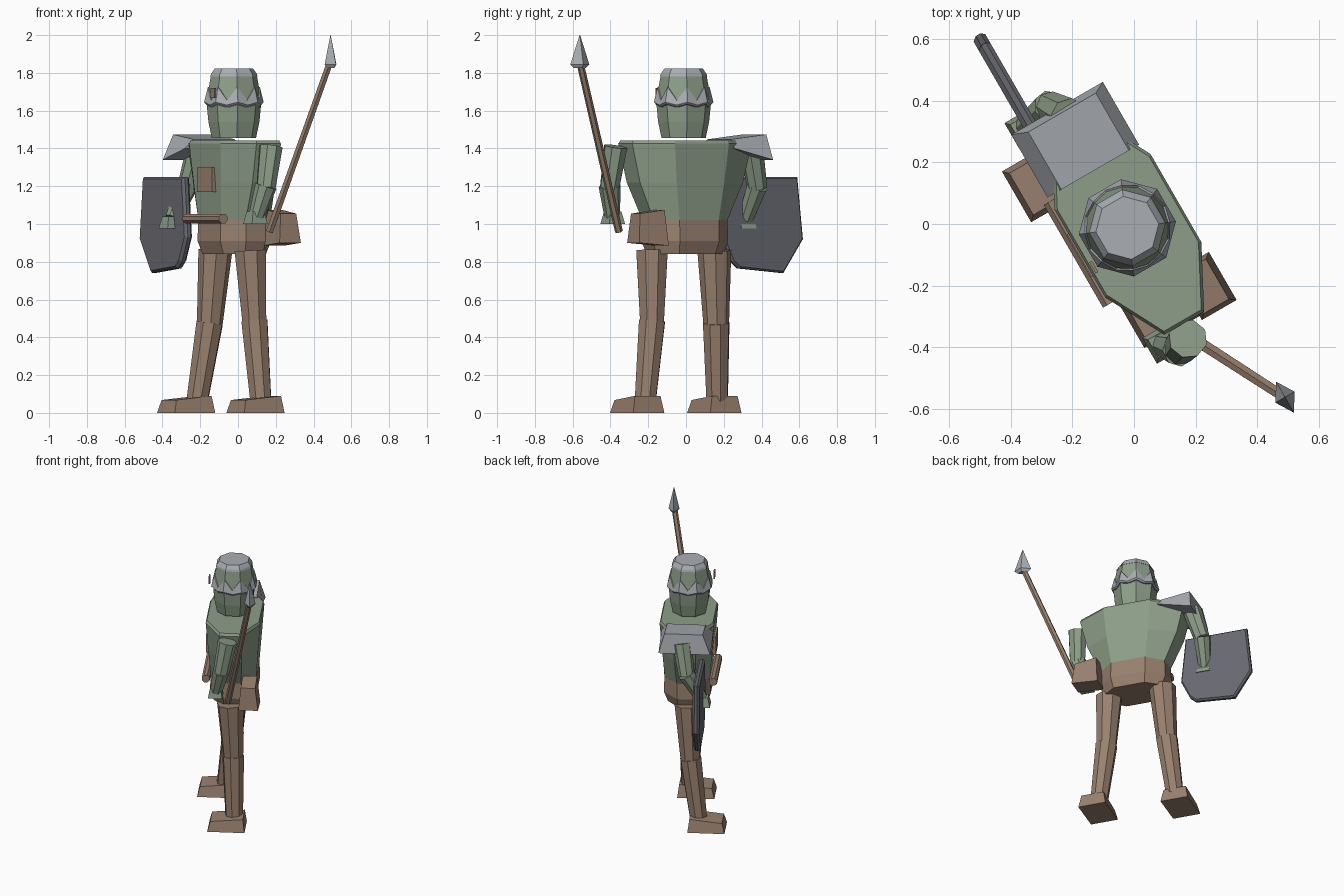
import bpy, bmesh, math
from mathutils import Vector

if "Cube" in bpy.data.objects:
    bpy.data.objects.remove(bpy.data.objects["Cube"])

# Colours
def colour(name, r, g, b):
    m = bpy.data.materials.new(name)
    m.diffuse_color = (r, g, b, 1)
    m.use_nodes = True
    m.node_tree.nodes["Principled BSDF"].inputs["Base Color"].default_value = m.diffuse_color
    return m

GREEN = colour("sage green", 0.27, 0.34, 0.25)
BROWN = colour("leather brown", 0.32, 0.22, 0.16)
SILVER = colour("pale steel", 0.40, 0.42, 0.45)
DARK = colour("dark iron", 0.14, 0.143, 0.165)

# The figure is turned: s = sideways, f = forwards
C, S = math.sin(math.radians(60)), 0.5
def W(s, f, z):
    return Vector((S * s - C * f, -C * s - S * f, z))

# Solid through a series of matching rings, capped at both ends
def loft(name, rings, mat):
    bm = bmesh.new()
    loops = [[bm.verts.new(p) for p in ring] for ring in rings]
    n = len(loops[0])
    for a, b in zip(loops, loops[1:]):
        for i in range(n):
            j = (i + 1) % n
            bm.faces.new((a[i], a[j], b[j], b[i]))
    bm.faces.new(loops[0])
    bm.faces.new(loops[-1])
    bmesh.ops.recalc_face_normals(bm, faces=bm.faces)
    me = bpy.data.meshes.new(name)
    bm.to_mesh(me)
    bm.free()
    me.materials.append(mat)
    ob = bpy.data.objects.new(name, me)
    bpy.context.collection.objects.link(ob)
    return ob

# Stretched octagon around the body centre: side ends, then front/back corners
def oct_ring(se, fe, sm, fm, z, s0=-0.005, f0=0.02):
    pts = [(se, -fe), (se, fe), (sm, fm), (-sm, fm),
           (-se, fe), (-se, -fe), (-sm, -fm), (sm, -fm)]
    return [W(s0 + s, f0 + f, z) for s, f in pts]

def rect_ring(s0, s1, f0, f1, z0, z1=None):
    z1 = z0 if z1 is None else z1      # z0 at side s0, z1 at side s1
    return [W(s0, f0, z0), W(s0, f1, z0), W(s1, f1, z1), W(s1, f0, z1)]

def tube(name, a, b, ra, rb, mat, n=8):
    a, b = Vector(a), Vector(b)
    q = (b - a).to_track_quat('Z', 'Y')
    def ring(c, r):
        return [c + q @ Vector((r * math.cos(t), r * math.sin(t), 0))
                for t in (math.tau * (i + 0.5) / n for i in range(n))]
    return loft(name, [ring(a, ra), ring(b, rb)], mat)

# Torso and hips
loft("torso", [oct_ring(0.225, 0.06, 0.12, 0.15, 1.02),
               oct_ring(0.315, 0.07, 0.145, 0.165, 1.22),
               oct_ring(0.365, 0.075, 0.165, 0.18, 1.425),
               oct_ring(0.355, 0.07, 0.16, 0.172, 1.442)], GREEN)
loft("hips", [oct_ring(0.205, 0.055, 0.11, 0.13, 0.84),
              oct_ring(0.23, 0.06, 0.12, 0.155, 0.91),
              oct_ring(0.225, 0.06, 0.12, 0.152, 1.022)], BROWN)

# Head and helmet
def head_ring(r, z):
    k = r * math.cos(math.pi / 8)
    t = r * math.sin(math.pi / 8)
    return oct_ring(k, t, t, k, z, 0, 0.025)

loft("head", [head_ring(0.118, 1.455), head_ring(0.136, 1.54),
              head_ring(0.146, 1.64)], GREEN)
loft("helmet_shell", [head_ring(0.150, 1.635), head_ring(0.122, 1.79)], GREEN)
loft("helmet_cap", [head_ring(0.126, 1.782), head_ring(0.122, 1.795),
                    head_ring(0.103, 1.822)], SILVER)

# Helmet rim with a spike rising along each corner
def zigzag(r_corner, z_corner, r_mid, z_mid):
    out = []
    corner, mid = head_ring(r_corner, z_corner), head_ring(r_mid, z_mid)
    for i in range(8):
        out += [corner[i], (mid[i] + mid[(i + 1) % 8]) / 2]
    return out

loft("helmet_rim", [zigzag(0.150, 1.635, 0.150, 1.62),
                    zigzag(0.159, 1.645, 0.159, 1.63),
                    zigzag(0.139, 1.725, 0.153, 1.655),
                    zigzag(0.130, 1.725, 0.145, 1.655)], SILVER)

# Legs: hip, knee, ankle; then foot centre (s, f)
legs = {"left": ((0.065, -0.18, 0.86), (0.087, -0.18, 0.475), (0.12, -0.215, 0.07), (0.27, 0.049)),
        "right": ((-0.12, 0.15, 0.86), (-0.15, 0.16, 0.465), (-0.215, 0.165, 0.07), (-0.267, 0.163))}
for side, (hip, knee, ankle, (fs, ff)) in legs.items():
    tube(side + "_thigh", hip, knee, 0.090, 0.068, BROWN)
    tube(side + "_shin", Vector(knee) + Vector((0, 0, 0.012)), ankle, 0.074, 0.060, BROWN)
    toe, heel = ff + 0.123, ff - 0.123
    base = rect_ring(fs - 0.095, fs + 0.095, heel, toe, 0)
    top = rect_ring(fs - 0.078, fs + 0.078, heel + 0.012, toe - 0.018, 0.09)
    for i in (1, 2):
        top[i].z = 0.068
    loft(side + "_foot", [base, top], BROWN)

# Arms: shoulder, elbow, wrist, hand centre
arms = {"left": ((0.175, -0.372, 1.41), (0.148, -0.405, 1.19), (0.098, -0.39, 1.04), (0.092, -0.388)),
        "right": ((-0.21, 0.345, 1.40), (-0.27, 0.378, 1.19), (-0.345, 0.318, 1.03), (-0.355, 0.31))}
for side, (sh, el, wr, (hx, hy)) in arms.items():
    tube(side + "_upper_arm", sh, el, 0.064, 0.053, GREEN)
    tube(side + "_forearm", Vector(el) + Vector((0, 0, 0.012)), wr, 0.058, 0.042, GREEN)
    z = 1.0 if side == "left" else 0.975
    hs, hf = S * hx - C * hy, -C * hx - S * hy
    loft(side + "_hand", [rect_ring(hs - k, hs + k, hf - k, hf + k, h)
                          for k, h in ((0.048, z), (0.034, z + 0.065))], GREEN)

# Shoulder plate
loft("shoulder_plate", [rect_ring(-0.45, -0.215, -0.143, 0.20, 1.34, 1.40),
                        rect_ring(-0.43, -0.215, -0.105, 0.148, 1.474, 1.448)], SILVER)

# Shield: slightly domed outline
outline = [(-0.75, 1.25), (-0.32, 1.25), (-0.288, 0.93), (-0.35, 0.80),
           (-0.39, 0.765), (-0.665, 0.74), (-0.785, 0.92)]
def shield_ring(f, k):
    return [W(-0.53 + (s + 0.53) * k, f, 1.0 + (z - 1.0) * k) for s, z in outline]
loft("shield", [shield_ring(0.11, 0.96), shield_ring(0.122, 1.0),
                shield_ring(0.14, 1.0), shield_ring(0.155, 0.95)], DARK)

# Hip pouch
loft("pouch", [rect_ring(0.20, 0.38, -0.165, -0.035, 0.885, 0.90),
               rect_ring(0.215, 0.365, -0.145, -0.05, 1.075, 1.055)], BROWN)

# Front roll, chest patch and face badge
tube("belt_roll", W(-0.20, 0.197, 1.028), W(0.185, 0.197, 1.028), 0.028, 0.028, BROWN)
loft("chest_patch", [rect_ring(-0.08, 0.08, 0.165, 0.205, z) for z in (1.17, 1.30)], BROWN)
loft("face_badge", [rect_ring(0.035, 0.077, 0.178, 0.188, z) for z in (1.668, 1.72)], BROWN)

# Spear
tube("spear_shaft", (0.167, -0.355, 0.96), (0.485, -0.56, 1.85), 0.021, 0.019, BROWN, 6)
def tip_ring(k, z):
    c = Vector((0.49, -0.562, z))
    return [c + W(a * k, b * k, 0) for a, b in ((0.058, 0), (0, 0.036), (-0.058, 0), (0, -0.036))]
loft("spear_head", [tip_ring(0.6, 1.825), tip_ring(1, 1.845), tip_ring(0.03, 2.0)], SILVER)
